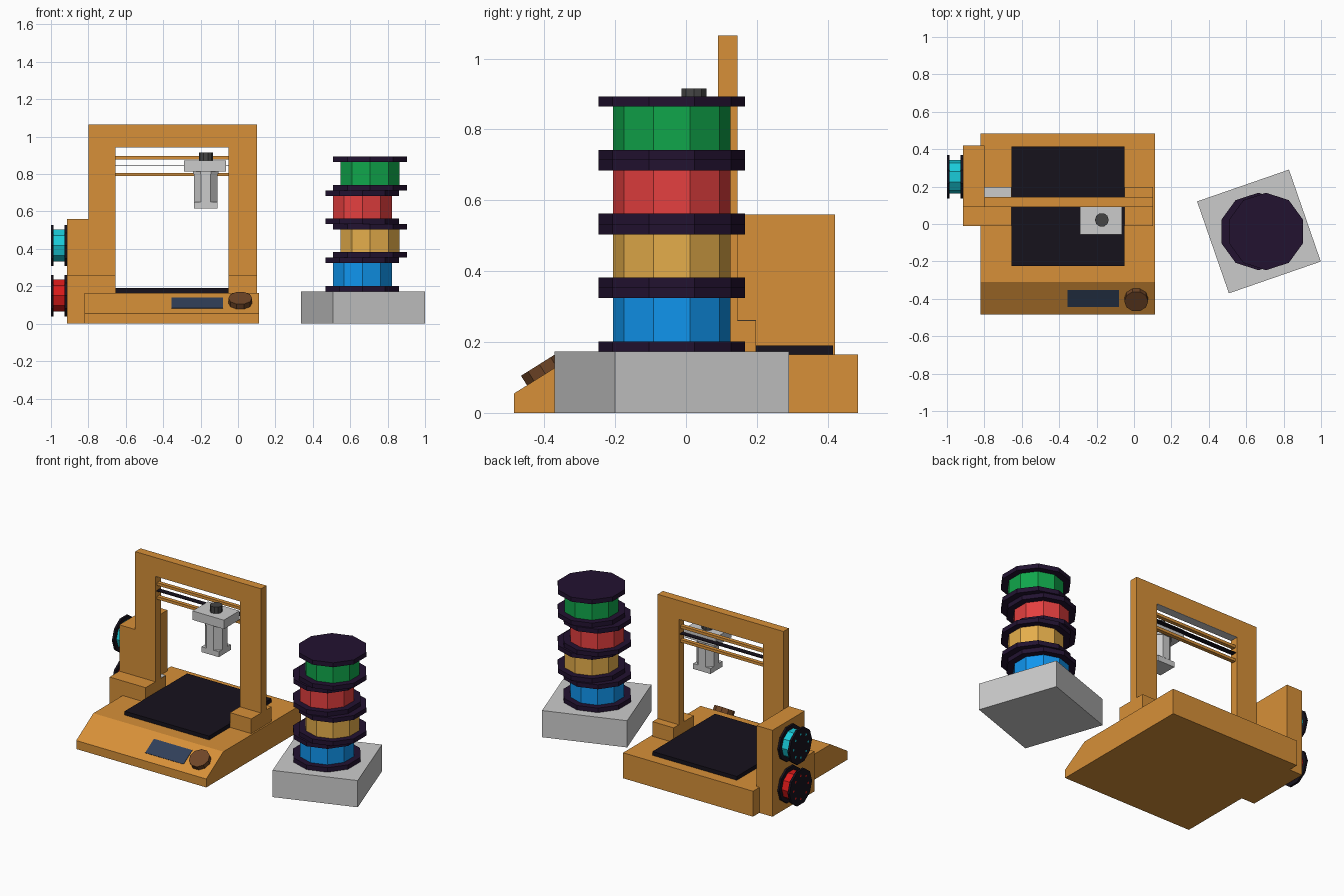
import bpy, bmesh
from math import radians, cos, sin, pi, atan2
from mathutils import Vector, Matrix

if "Cube" in bpy.data.objects:
    bpy.data.objects.remove(bpy.data.objects["Cube"])


def mat(name, r, g, b):
    m = bpy.data.materials.new(name)
    m.diffuse_color = (r, g, b, 1)
    m.use_nodes = True
    m.node_tree.nodes["Principled BSDF"].inputs["Base Color"].default_value = m.diffuse_color
    return m


ORANGE = mat("orange", 0.68, 0.28, 0.04)
BLACK = mat("black", 0.008, 0.006, 0.012)
PURPLE = mat("dark_purple", 0.016, 0.006, 0.03)
NAVY = mat("navy", 0.03, 0.05, 0.1)
BROWN = mat("brown", 0.16, 0.06, 0.02)
CHARCOAL = mat("charcoal", 0.06, 0.06, 0.06)
BLUE = mat("blue", 0.005, 0.3, 0.85)
YELLOW = mat("yellow", 0.78, 0.42, 0.07)
RED = mat("red", 0.78, 0.05, 0.05)
GREEN = mat("green", 0.005, 0.38, 0.07)
CYAN = mat("cyan", 0.01, 0.6, 0.7)
DEEP_RED = mat("deep_red", 0.7, 0.01, 0.01)


def finish(name, bm, m=None, matrix=None):
    bmesh.ops.recalc_face_normals(bm, faces=bm.faces)
    me = bpy.data.meshes.new(name)
    bm.to_mesh(me)
    bm.free()
    ob = bpy.data.objects.new(name, me)
    bpy.context.collection.objects.link(ob)
    if m:
        me.materials.append(m)
    if matrix:
        ob.matrix_world = matrix
    return ob


def box(name, x, y, z, m=None, matrix=None):
    """Box from (min, max) ranges."""
    bm = bmesh.new()
    bmesh.ops.create_cube(bm, size=1)
    for v in bm.verts:
        v.co = Vector(r[0] + (c + 0.5) * (r[1] - r[0]) for c, r in zip(v.co, (x, y, z)))
    return finish(name, bm, m, matrix)


def extrude(name, pts, axis, lo, hi, m=None, matrix=None):
    """Extrude a 2D profile along an axis (0=x, 1=y, 2=z)."""
    bm = bmesh.new()
    verts = []
    for p in pts:
        c = list(p)
        c.insert(axis, lo)
        verts.append(bm.verts.new(c))
    face = bm.faces.new(verts)
    new = bmesh.ops.extrude_face_region(bm, geom=[face])["geom"]
    d = Vector((0, 0, 0))
    d[axis] = hi - lo
    bmesh.ops.translate(bm, vec=d, verts=[g for g in new if isinstance(g, bmesh.types.BMVert)])
    return finish(name, bm, m, matrix)


def prism(name, r, n, lo, hi, m=None, matrix=None, start=0.0, at=(0, 0)):
    pts = [(at[0] + r * cos(start + 2 * pi * i / n), at[1] + r * sin(start + 2 * pi * i / n))
           for i in range(n)]
    return extrude(name, pts, 2, lo, hi, m, matrix)


def spool(name, r, core_r, height, flange, core_mat, flange_mat, matrix):
    a = radians(18)
    prism(name + "_lower_flange", r, 10, 0, flange, flange_mat, matrix, a)
    prism(name + "_filament", core_r, 10, flange, height - flange, core_mat, matrix, a)
    prism(name + "_upper_flange", r, 10, height - flange, height, flange_mat, matrix, a)


# printer base with sloped front panel
extrude("printer_base", [(-0.485, 0), (0.485, 0), (0.485, 0.165), (-0.31, 0.165), (-0.485, 0.055)],
        0, -0.82, 0.112, ORANGE)
box("print_bed", (-0.655, -0.05), (-0.225, 0.415), (0.16, 0.19), BLACK)

# control panel laid on the slope
tilt = atan2(0.11, 0.175)
panel = Matrix.Translation((0, -0.397, 0.11)) @ Matrix.Rotation(tilt, 4, 'X')
box("display_screen", (-0.355, -0.08), (-0.053, 0.053), (-0.01, 0.003), NAVY, panel)
prism("control_knob", 0.064, 10, -0.01, 0.032, BROWN, panel @ Matrix.Translation((0.012, 0, 0)))

# gantry arch
extrude("gantry_frame", [(-0.80, 0.16), (-0.80, 1.065), (0.102, 1.065), (0.102, 0.16),
                         (-0.05, 0.16), (-0.05, 0.945), (-0.655, 0.945), (-0.655, 0.16)],
        1, 0.09, 0.145, ORANGE)
box("beam_underside", (-0.655, -0.05), (0.09, 0.145), (0.943, 0.946))
box("right_foot", (-0.05, 0.102), (-0.01, 0.198), (0.16, 0.26), ORANGE)
box("left_foot", (-0.914, -0.655), (-0.01, 0.198), (0, 0.26), ORANGE)
box("left_foot_plate", (-0.80, -0.657), (0.145, 0.197), (0.259, 0.262))
box("spool_tower", (-0.914, -0.80), (0.09, 0.42), (0, 0.56), ORANGE)

# rails and drive belt
for label, z in (("upper", 0.888), ("lower", 0.798)):
    box(label + "_rail", (-0.66, -0.045), (0.105, 0.13), (z - 0.009, z + 0.009), ORANGE)
box("drive_belt", (-0.66, -0.045), (0.1, 0.135), (0.843, 0.847), BLACK)

# print head
hx, hy = -0.172, 0.022
box("head_carriage", (-0.288, -0.063), (-0.055, 0.105), (0.815, 0.873))
prism("head_collar", 0.074, 8, 0.8, 0.818, None, None, pi / 8, (hx, hy))
prism("head_body", 0.068, 8, 0.65, 0.805, None, None, pi / 8, (hx, hy))
box("nozzle_block", (hx - 0.062, hx + 0.062), (hy - 0.062, hy + 0.062), (0.615, 0.65))
prism("head_cap", 0.037, 10, 0.87, 0.915, CHARCOAL, None, 0, (hx, hy))

# two spools mounted on the tower, axis pointing to -x
for label, z, m in (("upper_side_spool", 0.418, CYAN), ("lower_side_spool", 0.15, DEEP_RED)):
    mx = Matrix.Translation((-0.913, 0.253, z)) @ Matrix.Rotation(-pi / 2, 4, 'Y')
    spool(label, 0.116, 0.09, 0.087, 0.014, m, BLACK, mx)
    for i in range(8):
        a = 2 * pi * i / 8
        prism(f"{label}_hole_{i}", 0.008, 6, 0.08, 0.088, m, mx, 0, (0.075 * cos(a), 0.075 * sin(a)))

# plinth with stack of spare spools
box("spool_plinth", (-0.26, 0.26), (-0.26, 0.26), (0, 0.173), None,
    Matrix.Translation((0.668, -0.04, 0)) @ Matrix.Rotation(radians(19.1), 4, 'Z'))
for i, (label, m) in enumerate((("blue", BLUE), ("yellow", YELLOW), ("red", RED), ("green", GREEN))):
    mx = Matrix.Translation((0.706 if i % 2 else 0.665, -0.04, 0.173 + 0.18 * i))
    spool(label + "_spool", 0.207, 0.166, 0.18, 0.029, m, PURPLE, mx)
